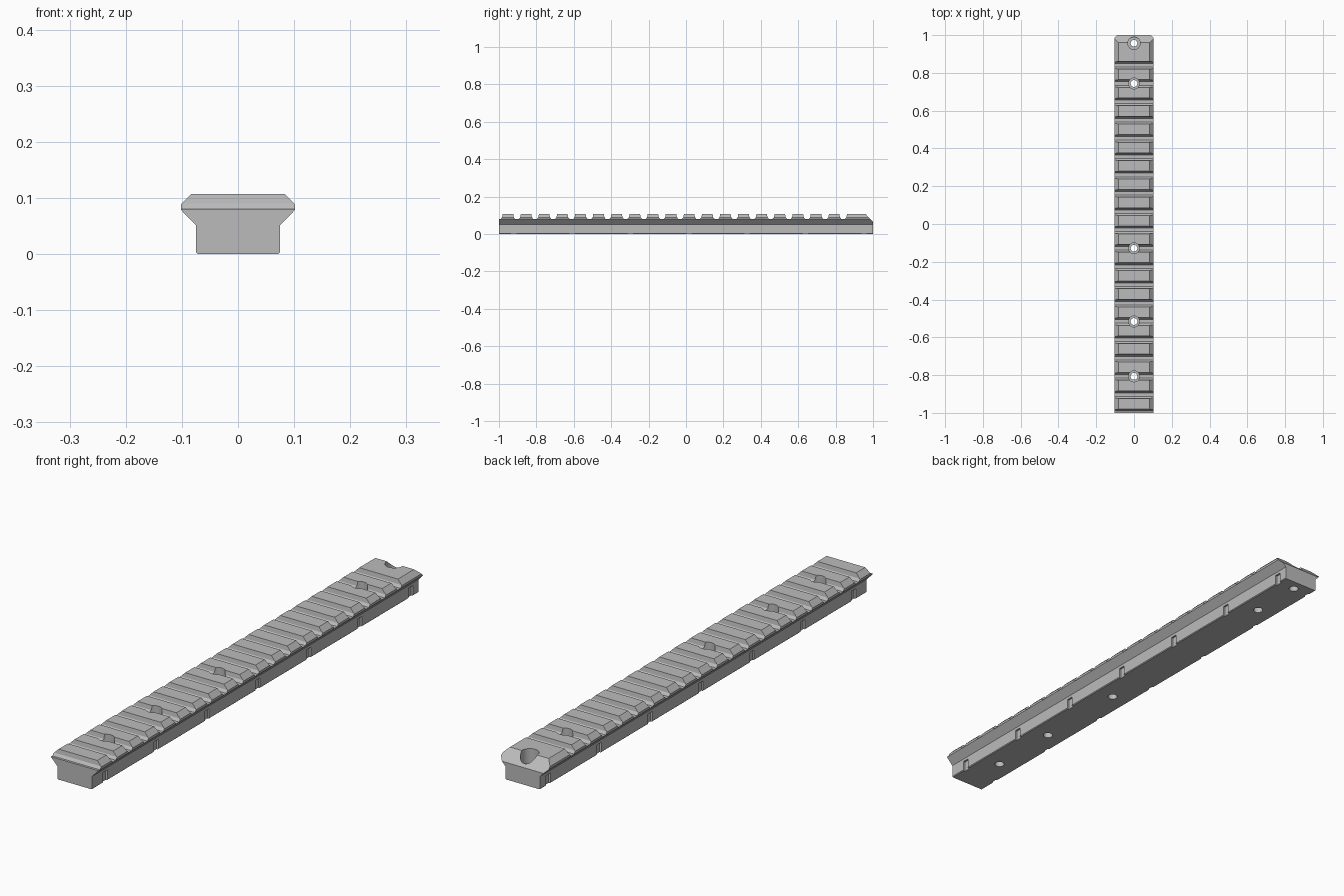
import bpy
import bmesh
from mathutils import Matrix, Vector

cube = bpy.data.objects.get("Cube")
if cube:
    bpy.data.objects.remove(cube, do_unlink=True)

metal = bpy.data.materials.new("grey metal")
metal.use_nodes = True
GREY = (0.5, 0.5, 0.5, 1)
metal.diffuse_color = GREY
metal.node_tree.nodes["Principled BSDF"].inputs["Base Color"].default_value = GREY


def make_object(name, bm):
    bmesh.ops.recalc_face_normals(bm, faces=bm.faces)
    mesh = bpy.data.meshes.new(name)
    bm.to_mesh(mesh)
    bm.free()
    mesh.materials.append(metal)
    obj = bpy.data.objects.new(name, mesh)
    bpy.context.collection.objects.link(obj)
    return obj


def prism(name, points, direction):
    """Close a flat outline and extrude it along a direction."""
    bm = bmesh.new()
    face = bm.faces.new([bm.verts.new(p) for p in points])
    new = bmesh.ops.extrude_face_region(bm, geom=[face])["geom"]
    verts = [v for v in new if isinstance(v, bmesh.types.BMVert)]
    bmesh.ops.translate(bm, verts=verts, vec=Vector(direction))
    return make_object(name, bm)


def carve(target, cutter, operation):
    cutter.hide_render = True
    mod = target.modifiers.new("carve", "BOOLEAN")
    mod.operation = operation
    mod.solver = "EXACT"
    mod.object = cutter
    bpy.context.view_layer.objects.active = target
    bpy.ops.object.modifier_apply(modifier=mod.name)
    bpy.data.objects.remove(cutter, do_unlink=True)


def cylinders(name, spots, z_low, z_high):
    bm = bmesh.new()
    for y, radius in spots:
        bmesh.ops.create_cone(
            bm, cap_ends=True, segments=32, radius1=radius, radius2=radius,
            depth=z_high - z_low,
            matrix=Matrix.Translation((0, y, (z_low + z_high) / 2)))
    return make_object(name, bm)


TOP, FLOOR = 0.107, 0.08
PITCH, FIRST, TEETH = 0.0969, -0.952, 19

# Rail: dovetail cross-section run along y
half = [(0.072, 0), (0.075, 0.003), (0.075, 0.051),
        (0.102, 0.079), (0.102, 0.088), (0.083, TOP)]
section = half + [(-x, z) for x, z in reversed(half)]
rail = prism("accessory_rail", [(x, -1, z) for x, z in section], (0, 2, 0))

# Side outline: sloped teeth, long end block and chamfered back end
outline = [(-1.1, -0.1), (-1.1, FLOOR)]
tooth = [(-0.039, FLOOR), (-0.031, 0.09), (-0.026, 0.12),
         (0.026, 0.12), (0.031, 0.09), (0.039, FLOOR)]
for i in range(TEETH):
    outline += [(FIRST + i * PITCH + y, z) for y, z in tooth]
end = FIRST + TEETH * PITCH
outline += [(end + y, z) for y, z in tooth[:3]]
outline += [(0.947, 0.12), (1.1, -0.039), (1.1, -0.1)]
# the chamfer stops at the flare, so the stem keeps its square end
outline[-2:] = [(1.0, 0.066), (1.0, -0.1)]
carve(rail, prism("tooth_outline", [(-0.2, y, z) for y, z in outline],
                  (0.4, 0, 0)), "INTERSECT")

# Screw holes: counterbores set between teeth, with through holes below
slots = [FIRST + (k + 0.5) * PITCH for k in (1, 4, 8, 17)]
bores = [(y, 0.029) for y in slots] + [(0.957, 0.033)]
carve(rail, cylinders("counterbores", bores, 0.05, 0.2), "DIFFERENCE")
drills = [(y, 0.018) for y, _ in bores]
carve(rail, cylinders("through_holes", drills, -0.1, 0.15), "DIFFERENCE")

# Shallow notches along both sides of the stem
bm = bmesh.new()
for side in (-1, 1):
    for i in range(7):
        place = Matrix.Translation((side * 0.077, -0.921 + i * 0.312, 0.015))
        size = Matrix.Diagonal((0.02, 0.027, 0.05, 1))
        bmesh.ops.create_cube(bm, size=1, matrix=place @ size)
carve(rail, make_object("side_notches", bm), "DIFFERENCE")

# Smooth only the round holes
bpy.ops.object.select_all(action="DESELECT")
rail.select_set(True)
bpy.context.view_layer.objects.active = rail
bpy.ops.object.shade_smooth_by_angle(angle=0.35)
